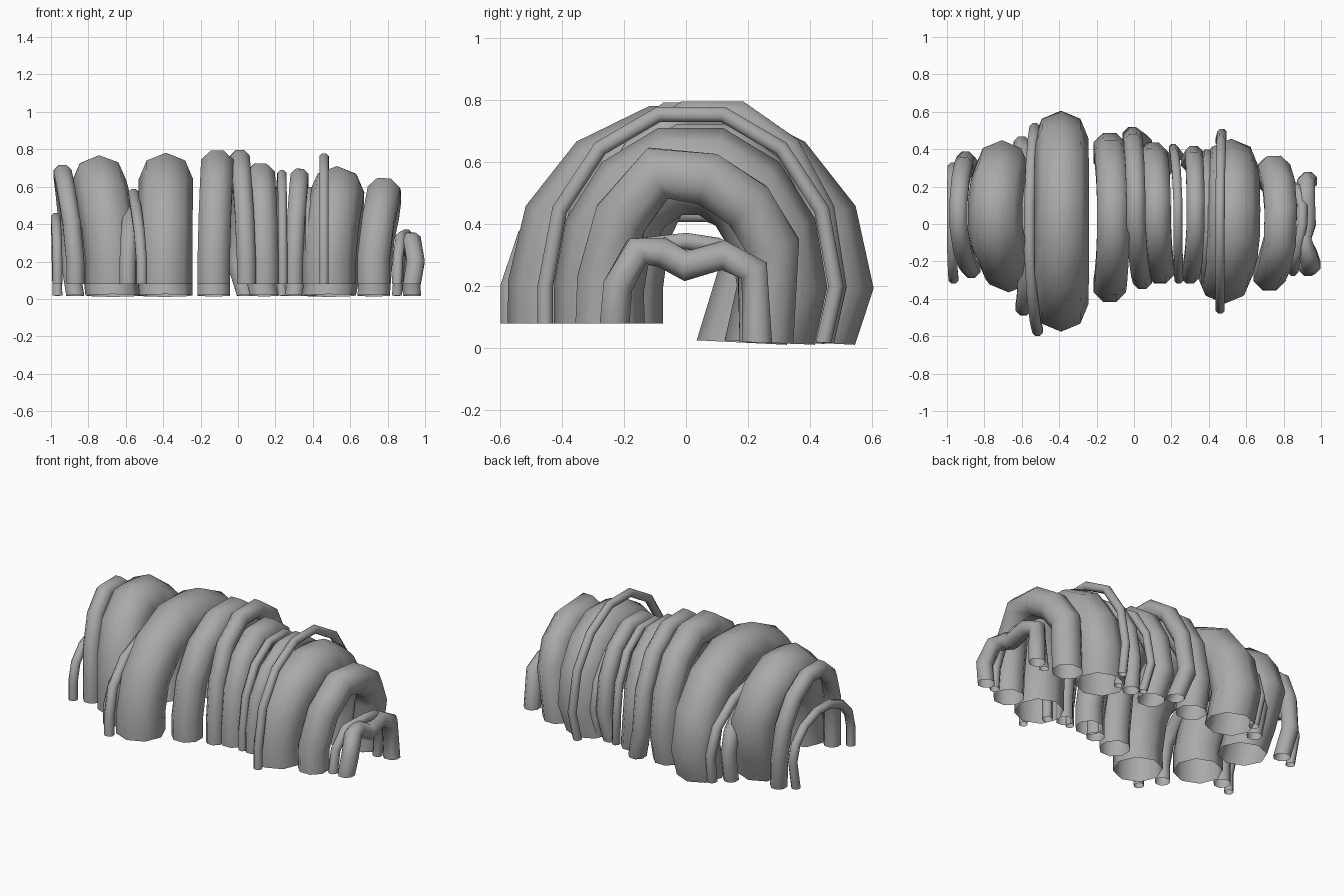
import bpy, bmesh, math
from mathutils import Vector

if "Cube" in bpy.data.objects:
    bpy.data.objects.remove(bpy.data.objects["Cube"])

SIDES = 8
grey = bpy.data.materials.new("root_grey")
grey.diffuse_color = (0.4, 0.4, 0.4, 1)
grey.use_nodes = True
grey.node_tree.nodes["Principled BSDF"].inputs["Base Color"].default_value = grey.diffuse_color


def tube(name, pts, r):
    """Open round tube swept along a list of points lying near the y-z plane."""
    pts = [Vector(p) for p in pts]
    last = len(pts) - 1
    offset = 0 if r > 0.1 else 0.5
    bm = bmesh.new()
    rings = []
    for i, p in enumerate(pts):
        if i == 0:
            t = Vector((0, 0, 1))       # feet are cut level
        elif i == last:
            t = Vector((0, -0.05, -1)).normalized()
        else:
            t = ((p - pts[i - 1]).normalized() + (pts[i + 1] - p).normalized()).normalized()
        side = (Vector((1, 0, 0)) - t * t.x).normalized()
        up = t.cross(side)
        ring = []
        for k in range(SIDES):
            ang = 2 * math.pi * (k + offset) / SIDES
            ring.append(bm.verts.new(p + r * 1.04 * (side * math.cos(ang) + up * math.sin(ang))))
        rings.append(ring)
    for r0, r1 in zip(rings, rings[1:]):
        for k in range(SIDES):
            j = (k + 1) % SIDES
            bm.faces.new((r0[k], r0[j], r1[j], r1[k]))
    bmesh.ops.recalc_face_normals(bm, faces=bm.faces)
    me = bpy.data.meshes.new(name)
    bm.to_mesh(me)
    bm.free()
    me.materials.append(grey)
    ob = bpy.data.objects.new(name, me)
    bpy.context.collection.objects.link(ob)
    for poly in me.polygons:
        poly.use_smooth = True
    return ob


def arch(name, x_foot, x_top, y_front, y_back, z_top, r, x_back, tuck=0.04):
    """Arched root; y and z limits are outer extents, tuck pulls the back foot in."""
    yf, yb, zt = y_front + r, y_back - r, z_top - r
    yc, hy, z0 = (yf + yb) / 2, (yb - yf) / 2, 0.2
    pts = [(x_foot, yf, 0.08)]
    n = 7
    for i in range(n + 1):
        t = math.pi * i / n
        s = max(0, math.sin(t))
        base = x_foot if i <= n / 2 else x_back
        pts.append((base + (x_top - base) * s ** 1.5,
                    yc - hy * math.cos(t), z0 + (zt - z0) * min(1, s * 1.026)))
    if tuck > 0.1:
        x, y, z = pts[-1]
        pts[-1] = (x, y - tuck * 0.6, z)
    pts.append((x_foot, yb - tuck, 0.018))
    return tube(name, pts, r)


# name, foot x, top x, front y, back y, top z, radius, back shoulder x, back foot tuck
ROOTS = [
    ("root_left_thin", -0.965, -0.975, -0.32, 0.33, 0.46, 0.027, -0.97),
    ("root_left_medium", -0.87, -0.94, -0.29, 0.39, 0.72, 0.05, -0.90),
    ("root_left_large", -0.67, -0.745, -0.36, 0.47, 0.77, 0.14, -0.69, 0.15),
    ("root_slim_a", -0.59, -0.57, -0.49, 0.47, 0.52, 0.045, -0.60),
    ("root_slim_b", -0.515, -0.56, -0.60, 0.54, 0.59, 0.03, -0.53),
    ("root_largest", -0.39, -0.385, -0.57, 0.60, 0.78, 0.14, -0.39, 0.06),
    ("root_middle_a", -0.13, -0.11, -0.42, 0.49, 0.80, 0.09, -0.13),
    ("root_middle_b", 0.045, 0.01, -0.35, 0.52, 0.80, 0.053, -0.01),
    ("root_middle_c", 0.14, 0.12, -0.32, 0.44, 0.73, 0.08, 0.10),
    ("root_thin_c", 0.24, 0.235, -0.32, 0.43, 0.69, 0.025, 0.21),
    ("root_medium_d", 0.30, 0.33, -0.32, 0.42, 0.70, 0.05, 0.32),
    ("root_thin_d", 0.39, 0.39, -0.35, 0.40, 0.60, 0.03, 0.39),
    ("root_right_large", 0.485, 0.53, -0.42, 0.45, 0.71, 0.14, 0.52),
    ("root_tall_thin", 0.46, 0.46, -0.48, 0.51, 0.78, 0.026, 0.47),
]
for row in ROOTS:
    arch(*row)

# leaning root near the right end
tube("root_right_medium", [(0.725, -0.27, 0.08), (0.725, -0.265, 0.22), (0.75, -0.21, 0.42),
                           (0.78, -0.09, 0.565), (0.785, 0.07, 0.545), (0.775, 0.20, 0.46),
                           (0.75, 0.28, 0.33), (0.725, 0.26, 0.018)], 0.09)

# low crooked roots at the right end
tube("root_end_low", [(0.93, -0.23, 0.08), (0.95, -0.22, 0.20), (0.93, -0.16, 0.31),
                      (0.90, -0.08, 0.31), (0.925, 0.0, 0.265), (0.92, 0.12, 0.30),
                      (0.92, 0.22, 0.25), (0.93, 0.23, 0.018)], 0.05)
tube("root_end_thin", [(0.85, -0.25, 0.08), (0.855, -0.23, 0.22), (0.87, -0.15, 0.33),
                       (0.90, 0.0, 0.345), (0.90, 0.10, 0.33), (0.87, 0.19, 0.28),
                       (0.85, 0.20, 0.018)], 0.028)
